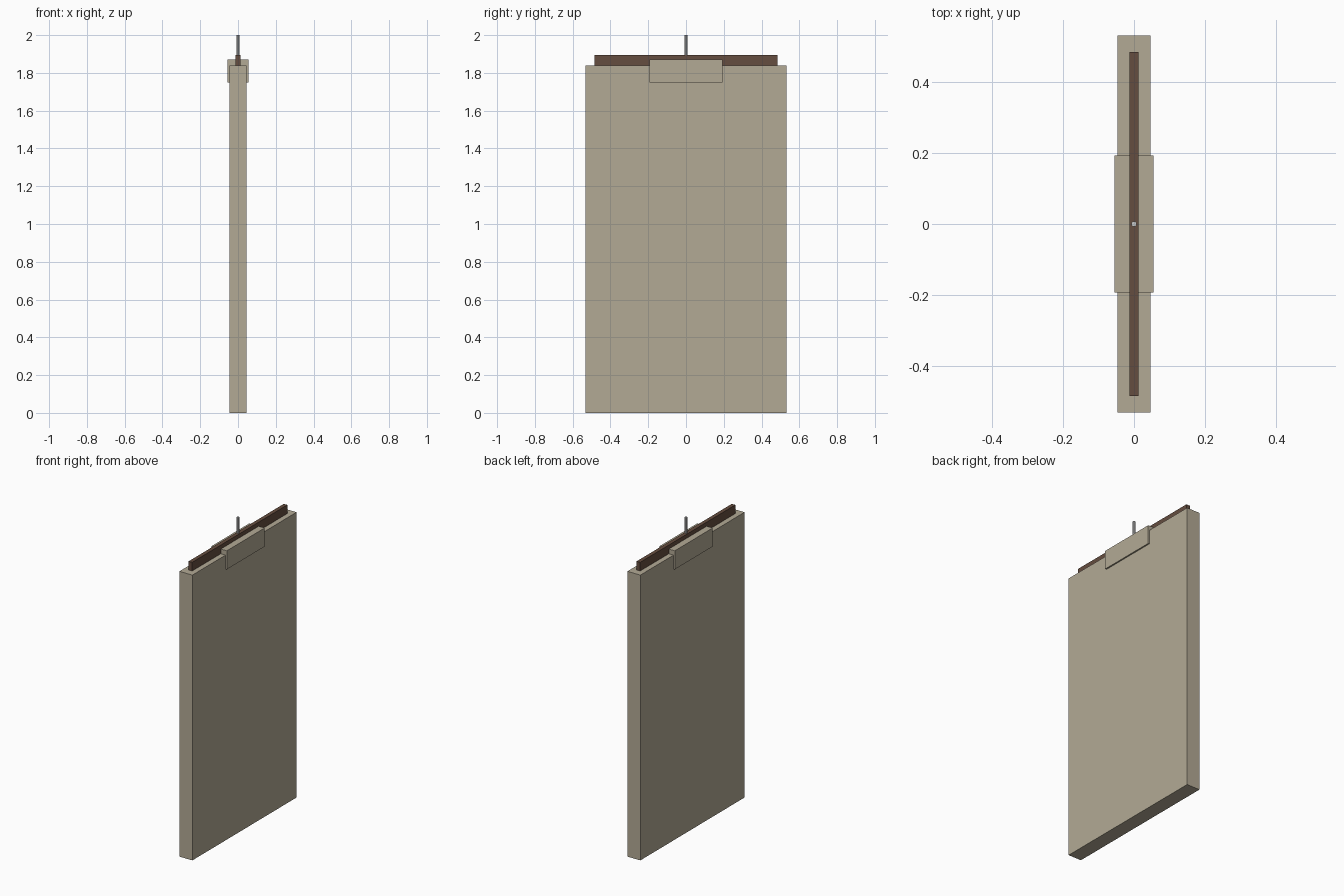
import bpy

if "Cube" in bpy.data.objects:
    bpy.data.objects.remove(bpy.data.objects["Cube"])


def material(name, rgb):
    m = bpy.data.materials.new(name)
    m.diffuse_color = (*rgb, 1)
    m.use_nodes = True
    m.node_tree.nodes["Principled BSDF"].inputs["Base Color"].default_value = m.diffuse_color
    return m


def box(name, half_x, half_y, z0, z1, mat=None):
    bpy.ops.mesh.primitive_cube_add(size=1, location=(0, 0, (z0 + z1) / 2))
    o = bpy.context.object
    o.name = name
    o.scale = (half_x * 2, half_y * 2, z1 - z0)
    bpy.ops.object.transform_apply(location=False, rotation=False, scale=True)
    if mat:
        o.data.materials.append(mat)
    return o


canvas = material("canvas", (0.45, 0.40, 0.30))
wood = material("dark_wood", (0.13, 0.075, 0.05))

# Hanging slab, saddle flap folded over its top edge, and the bar
box("hanging_panel", 0.046, 0.531, 0, 1.84, canvas)
box("top_flap", 0.055, 0.193, 1.75, 1.87, canvas)
box("hanger_bar", 0.0125, 0.485, 1.835, 1.896, wood)

# Thin suspension rod
bpy.ops.mesh.primitive_cylinder_add(vertices=8, radius=0.008, depth=0.11,
                                    location=(0, 0, 1.945))
bpy.context.object.name = "hanging_rod"
